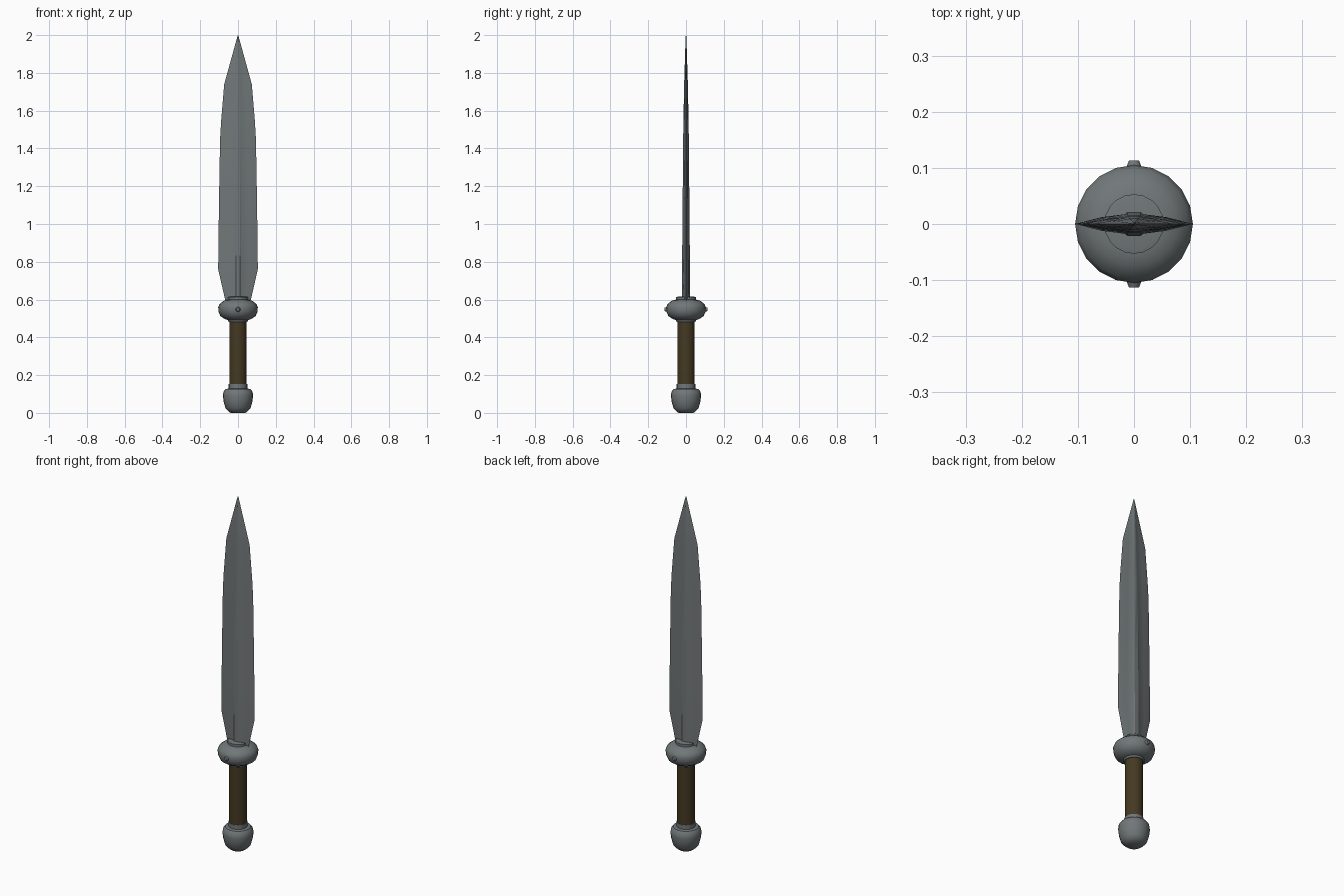
import bpy, bmesh, math
from mathutils import Matrix

if "Cube" in bpy.data.objects:
    bpy.data.objects.remove(bpy.data.objects["Cube"])


def material(name, rgb):
    m = bpy.data.materials.new(name)
    m.diffuse_color = (*rgb, 1)
    m.use_nodes = True
    m.node_tree.nodes["Principled BSDF"].inputs["Base Color"].default_value = m.diffuse_color
    return m


STEEL = material("dull_steel", (0.165, 0.185, 0.19))
LEATHER = material("brown_leather", (0.058, 0.041, 0.016))


def finish(name, bm, mat, angle=35):
    bmesh.ops.remove_doubles(bm, verts=bm.verts, dist=1e-5)
    bmesh.ops.recalc_face_normals(bm, faces=bm.faces)
    me = bpy.data.meshes.new(name)
    bm.to_mesh(me)
    bm.free()
    me.materials.append(mat)
    ob = bpy.data.objects.new(name, me)
    bpy.context.collection.objects.link(ob)
    bpy.ops.object.select_all(action='DESELECT')
    ob.select_set(True)
    bpy.context.view_layer.objects.active = ob
    bpy.ops.object.shade_smooth_by_angle(angle=math.radians(angle))
    return ob


def loft(bm, rings):
    """Skin a stack of equal-length rings and cap both ends."""
    vs = [[bm.verts.new(p) for p in r] for r in rings]
    n = len(vs[0])
    for a, b in zip(vs, vs[1:]):
        for i in range(n):
            j = (i + 1) % n
            bm.faces.new((a[i], a[j], b[j], b[i]))
    bm.faces.new(vs[0][::-1])
    bm.faces.new(vs[-1])


def lathe(name, profile, mat, n=20, angle=40):
    bm = bmesh.new()
    loft(bm, [[(r * math.cos(math.tau * i / n), r * math.sin(math.tau * i / n), z)
               for i in range(n)] for r, z in profile])
    return finish(name, bm, mat, angle)


# Pommel with its small collar
lathe("pommel", [(0.04, 0.0), (0.055, 0.012), (0.067, 0.026), (0.076, 0.06),
                 (0.08, 0.09), (0.077, 0.112), (0.066, 0.126), (0.044, 0.13)], STEEL)
lathe("pommel_collar", [(0.049, 0.12), (0.049, 0.153), (0.044, 0.153)], STEEL)

# Grip
lathe("grip", [(0.046, 0.14), (0.046, 0.50)], LEATHER)

# Rounded guard and the collars above and below it
lathe("guard", [(0.05, 0.49), (0.07, 0.497), (0.093, 0.512), (0.103, 0.535),
                (0.105, 0.56), (0.098, 0.576), (0.075, 0.594), (0.05, 0.60)], STEEL)
lathe("lower_collar", [(0.049, 0.482), (0.053, 0.487), (0.053, 0.50)], STEEL)
lathe("upper_collar", [(0.053, 0.585), (0.053, 0.613), (0.045, 0.615)], STEEL)

# Studs on the front and back of the guard
for side, label in ((-1, "front"), (1, "back")):
    bm = bmesh.new()
    bmesh.ops.create_cone(bm, cap_ends=True, segments=12, radius1=0.016, radius2=0.009,
                          depth=0.018,
                          matrix=Matrix.Translation((0, side * 0.104, 0.548))
                          @ Matrix.Rotation(-side * math.pi / 2, 4, 'X'))
    finish(label + "_stud", bm, STEEL)

# Leaf-shaped blade: height, half width, half thickness, half rib width
stations = [(0.59, 0.066, 0.021, 0.017), (0.76, 0.105, 0.021, 0.017),
            (1.10, 0.101, 0.018, 0.017), (1.45, 0.095, 0.015, 0.016),
            (1.55, 0.089, 0.0135, 0.015), (1.74, 0.073, 0.010, 0.011),
            (1.99, 0.004, 0.002, 0.001), (2.0, 0.0004, 0.0004, 0.0001)]
rings = []
for z, w, t, r in stations:
    half = [(w, 0), (w * 0.55, t * 0.58), (r, t * 0.82), (r * 0.7, t),
            (-r * 0.7, t), (-r, t * 0.82), (-w * 0.55, t * 0.58)]
    rings.append([(x, y, z) for x, y in half] + [(-x, -y, z) for x, y in half])
bm = bmesh.new()
loft(bm, rings)
finish("blade", bm, STEEL, 30)
